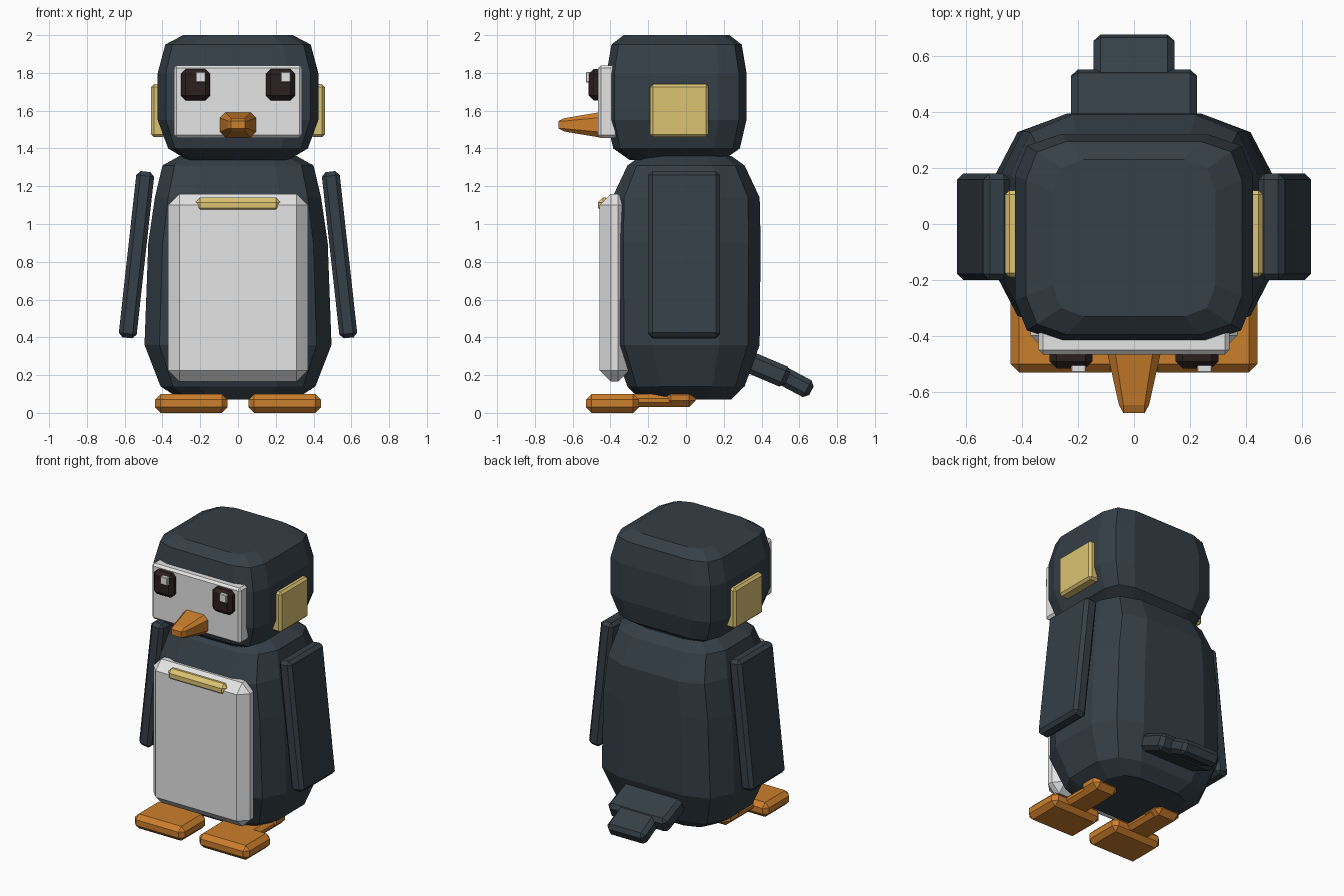
import bpy, bmesh
from math import radians
from mathutils import Matrix, Vector

cube = bpy.data.objects.get("Cube")
if cube:
    bpy.data.objects.remove(cube)


def material(name, r, g, b):
    m = bpy.data.materials.new(name)
    m.use_nodes = True
    m.diffuse_color = (r, g, b, 1)
    node = next(n for n in m.node_tree.nodes if n.type == 'BSDF_PRINCIPLED')
    node.inputs["Base Color"].default_value = (r, g, b, 1)
    node.inputs["Roughness"].default_value = 0.8
    return m


SLATE = material("slate feathers", 0.035, 0.05, 0.063)
WHITE = material("white feathers", 0.78, 0.78, 0.78)
ORANGE = material("orange", 0.6, 0.21, 0.025)
YELLOW = material("pale yellow", 0.72, 0.55, 0.17)
BLACK = material("eye black", 0.025, 0.014, 0.014)


def finish(name, bm, mat):
    bmesh.ops.recalc_face_normals(bm, faces=bm.faces)
    mesh = bpy.data.meshes.new(name)
    bm.to_mesh(mesh)
    bm.free()
    mesh.materials.append(mat)
    obj = bpy.data.objects.new(name, mesh)
    bpy.context.collection.objects.link(obj)
    return obj


def box(name, lo, hi, bevel, mat, tilt=0, axis='X'):
    """Chamfered box between two corners, tilted about its centre."""
    lo, hi = Vector(lo), Vector(hi)
    bm = bmesh.new()
    bmesh.ops.create_cube(bm, size=1)
    bmesh.ops.scale(bm, vec=hi - lo, verts=bm.verts)
    if bevel:
        bmesh.ops.bevel(bm, geom=bm.edges[:], offset=bevel, segments=1,
                        affect='EDGES', clamp_overlap=True)
    bm.transform(Matrix.Translation((lo + hi) / 2) @ Matrix.Rotation(radians(tilt), 4, axis))
    return finish(name, bm, mat)


def loft(name, quarter, levels, centre_y, mat):
    """Stack of rounded-square rings; quarter is one corner of the ring."""
    flip = quarter[::-1]
    ring = (quarter + [(-x, y) for x, y in flip]
            + [(-x, -y) for x, y in quarter] + [(x, -y) for x, y in flip])
    bm = bmesh.new()
    rings = [[bm.verts.new((x * sx, centre_y + y * sy, z)) for x, y in ring]
             for z, sx, sy in levels]
    n = len(ring)
    for a, b in zip(rings, rings[1:]):
        for i in range(n):
            bm.faces.new((a[i], a[(i + 1) % n], b[(i + 1) % n], b[i]))
    bm.faces.new(rings[0])
    bm.faces.new(rings[-1])
    return finish(name, bm, mat)


# Body and head
loft("body", [(1, 0.45), (0.84, 0.84), (0.5, 1)],
     [(0.07, 0.30, 0.24), (0.14, 0.41, 0.31), (0.36, 0.495, 0.39), (0.90, 0.475, 0.395),
      (1.14, 0.44, 0.39), (1.31, 0.40, 0.31), (1.36, 0.31, 0.24)], 0, SLATE)
loft("head", [(1, 0.6), (0.9, 0.89), (0.62, 1)],
     [(1.34, 0.27, 0.25), (1.40, 0.37, 0.335), (1.55, 0.425, 0.37), (1.80, 0.425, 0.37),
      (1.95, 0.385, 0.345), (2.0, 0.29, 0.28)], -0.05, SLATE)

# White panels and collar bar
box("belly", (-0.37, -0.457, 0.165), (0.37, -0.30, 1.16), 0.06, WHITE)
box("face", (-0.34, -0.465, 1.455), (0.34, -0.36, 1.84), 0.015, WHITE)
box("collar_bar", (-0.225, -0.465, 1.06), (0.225, -0.40, 1.14), 0.025, YELLOW)

# Beak, narrowing forwards
beak = box("beak", (-0.1, -0.675, 1.455), (0.1, -0.42, 1.595), 0.03, ORANGE)
for v in beak.data.vertices:
    t = min(1, max(0, (-0.44 - v.co.y) / 0.2))
    v.co.x *= 1 - 0.46 * t
    v.co.z = 1.525 + (v.co.z - 1.525) * (1 - 0.5 * t)

# Tail in two steps
box("tail_base", (-0.225, 0.27, 0.18), (0.225, 0.55, 0.295), 0.025, SLATE, -23)
box("tail_tip", (-0.145, 0.48, 0.112), (0.145, 0.675, 0.212), 0.025, SLATE, -28)

# Paired parts
for side, s in (("left", 1), ("right", -1)):
    def pair(name, x0, x1, y0, y1, z0, z1, bevel, mat, tilt=0, axis='Y'):
        xs = sorted((s * x0, s * x1))
        box(f"{side}_{name}", (xs[0], y0, z0), (xs[1], y1, z1), bevel, mat, tilt, axis)

    pair("flipper", 0.49, 0.585, -0.2, 0.18, 0.395, 1.28, 0.022, SLATE, -6.3 * s)
    pair("cheek", 0.38, 0.46, -0.19, 0.12, 1.46, 1.74, 0.015, YELLOW)
    pair("eye", 0.148, 0.302, -0.515, -0.44, 1.655, 1.82, 0.025, BLACK)
    pair("foot", 0.055, 0.44, -0.53, -0.25, 0.0, 0.10, 0.03, ORANGE)
    pair("foot_stem", 0.16, 0.34, -0.31, 0.0, 0.03, 0.10, 0.025, ORANGE)
    pair("ankle", 0.155, 0.35, -0.115, 0.05, 0.03, 0.13, 0.035, ORANGE)
    # The glint sits on the same side of both eyes
    gx = 0.225 * s + 0.027
    box(f"{side}_eye_glint", (gx - 0.027, -0.53, 1.75), (gx + 0.027, -0.50, 1.805), 0.004, WHITE)
